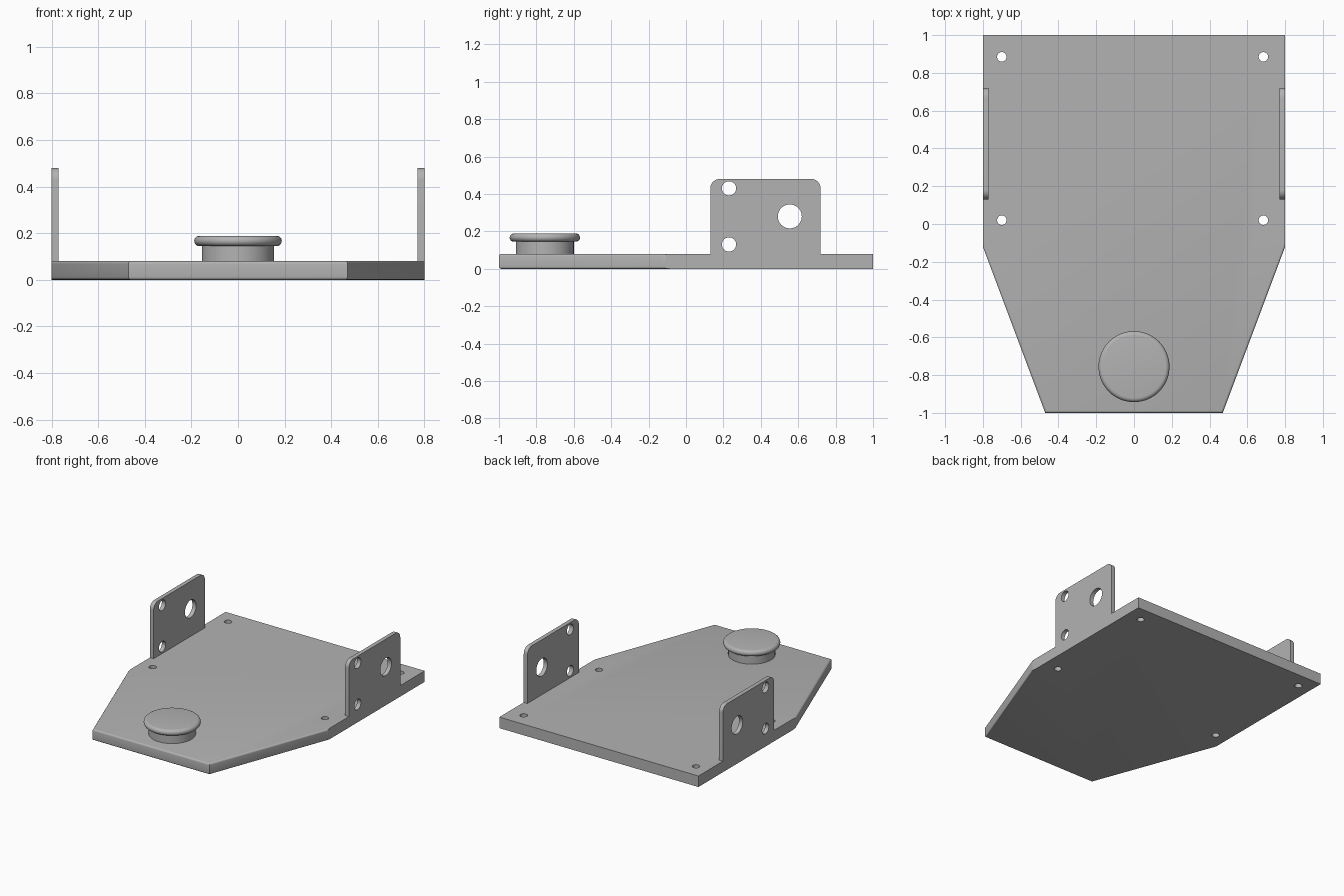
import bpy, bmesh, math
from mathutils import Matrix, Vector

cube = bpy.data.objects.get("Cube")
if cube:
    bpy.data.objects.remove(cube, do_unlink=True)

grey = bpy.data.materials.new("plain_grey")
grey.use_nodes = True
GREY = (0.45, 0.45, 0.45, 1)
grey.diffuse_color = GREY
grey.node_tree.nodes["Principled BSDF"].inputs["Base Color"].default_value = GREY


def make_object(name, bm):
    bmesh.ops.recalc_face_normals(bm, faces=bm.faces)
    mesh = bpy.data.meshes.new(name)
    bm.to_mesh(mesh)
    bm.free()
    mesh.materials.append(grey)
    obj = bpy.data.objects.new(name, mesh)
    bpy.context.collection.objects.link(obj)
    return obj


def activate(obj):
    bpy.ops.object.select_all(action='DESELECT')
    obj.select_set(True)
    bpy.context.view_layer.objects.active = obj


def smooth(obj, angle=30):
    activate(obj)
    bpy.ops.object.shade_smooth_by_angle(angle=math.radians(angle))


def prism(points, offset):
    """Extrude a flat outline along an offset vector."""
    bm = bmesh.new()
    face = bm.faces.new([bm.verts.new(p) for p in points])
    new = bmesh.ops.extrude_face_region(bm, geom=[face])["geom"]
    verts = [v for v in new if isinstance(v, bmesh.types.BMVert)]
    bmesh.ops.translate(bm, verts=verts, vec=offset)
    return bm


def drill(obj, holes, axis):
    """Cut round holes, given as (centre, radius), along an axis."""
    turn = Vector((0, 0, 1)).rotation_difference(Vector(axis)).to_matrix().to_4x4()
    bm = bmesh.new()
    for centre, radius in holes:
        bmesh.ops.create_cone(bm, cap_ends=True, segments=40, radius1=radius, radius2=radius,
                              depth=0.3, matrix=Matrix.Translation(centre) @ turn)
    cutter = make_object("hole_cutter", bm)
    cutter.hide_render = True
    mod = obj.modifiers.new("holes", 'BOOLEAN')
    mod.operation = 'DIFFERENCE'
    mod.solver = 'EXACT'
    mod.object = cutter
    activate(obj)
    bpy.ops.object.modifier_apply(modifier=mod.name)
    bpy.data.objects.remove(cutter, do_unlink=True)


# Base plate: tapered towards the front, with softened front and taper edges
THICK = 0.08
outline = [(-0.8, 1, 0), (-0.8, -0.12, 0), (-0.47, -1, 0),
           (0.47, -1, 0), (0.8, -0.12, 0), (0.8, 1, 0)]
bm = prism(outline, (0, 0, THICK))
soft = [e for e in bm.edges
        if abs(e.verts[0].co.z - e.verts[1].co.z) < 0.01
        and all(v.co.y < 0 for v in e.verts)
        and not (e.verts[0].co.y > -0.5 and e.verts[1].co.y > -0.5)]
bmesh.ops.bevel(bm, geom=soft, offset=0.012, segments=4, profile=0.5, affect='EDGES')
base = make_object("base_plate", bm)
drill(base, [((x, y, 0.04), 0.025) for x in (-0.7, 0.685) for y in (0.02, 0.885)], (0, 0, 1))
smooth(base)

# Side brackets: upright plates with rounded top corners and three holes
Y0, Y1, TOP, R = 0.13, 0.72, 0.48, 0.05


def corner(y, z, start):
    angles = [math.radians(start + 90 * i / 8) for i in range(9)]
    return [(y + R * math.cos(a), z + R * math.sin(a)) for a in angles]


profile = [(Y0, 0.0), (Y1, 0.0)] + corner(Y1 - R, TOP - R, 0) + corner(Y0 + R, TOP - R, 90)
for name, x in (("left_bracket", 0.77), ("right_bracket", -0.8)):
    bracket = make_object(name, prism([(x, y, z) for y, z in profile], (0.03, 0, 0)))
    drill(bracket, [((x, 0.23, 0.43), 0.038), ((x, 0.23, 0.13), 0.038),
                    ((x, 0.555, 0.28), 0.064)], (1, 0, 0))
    smooth(bracket)

# Round knob: stem and overhanging rounded cap, turned as one profile
r = 0.022
rim = [(0.166 + r * math.cos(a), 0.167 + r * math.sin(a))
       for a in [math.radians(-90 + 18 * i) for i in range(11)]]
turned = [(0, 0.07), (0.155, 0.07), (0.155, 0.145)] + rim + [(0, 0.189)]
bm = bmesh.new()
verts = [bm.verts.new((px, 0, pz)) for px, pz in turned]
edges = [bm.edges.new(pair) for pair in zip(verts, verts[1:])]
bmesh.ops.spin(bm, geom=verts + edges, cent=(0, 0, 0), axis=(0, 0, 1),
               angle=math.tau, steps=64, use_merge=True)
bmesh.ops.remove_doubles(bm, verts=bm.verts, dist=0.0005)
bmesh.ops.translate(bm, verts=bm.verts, vec=(0, -0.755, 0))
smooth(make_object("round_knob", bm))
